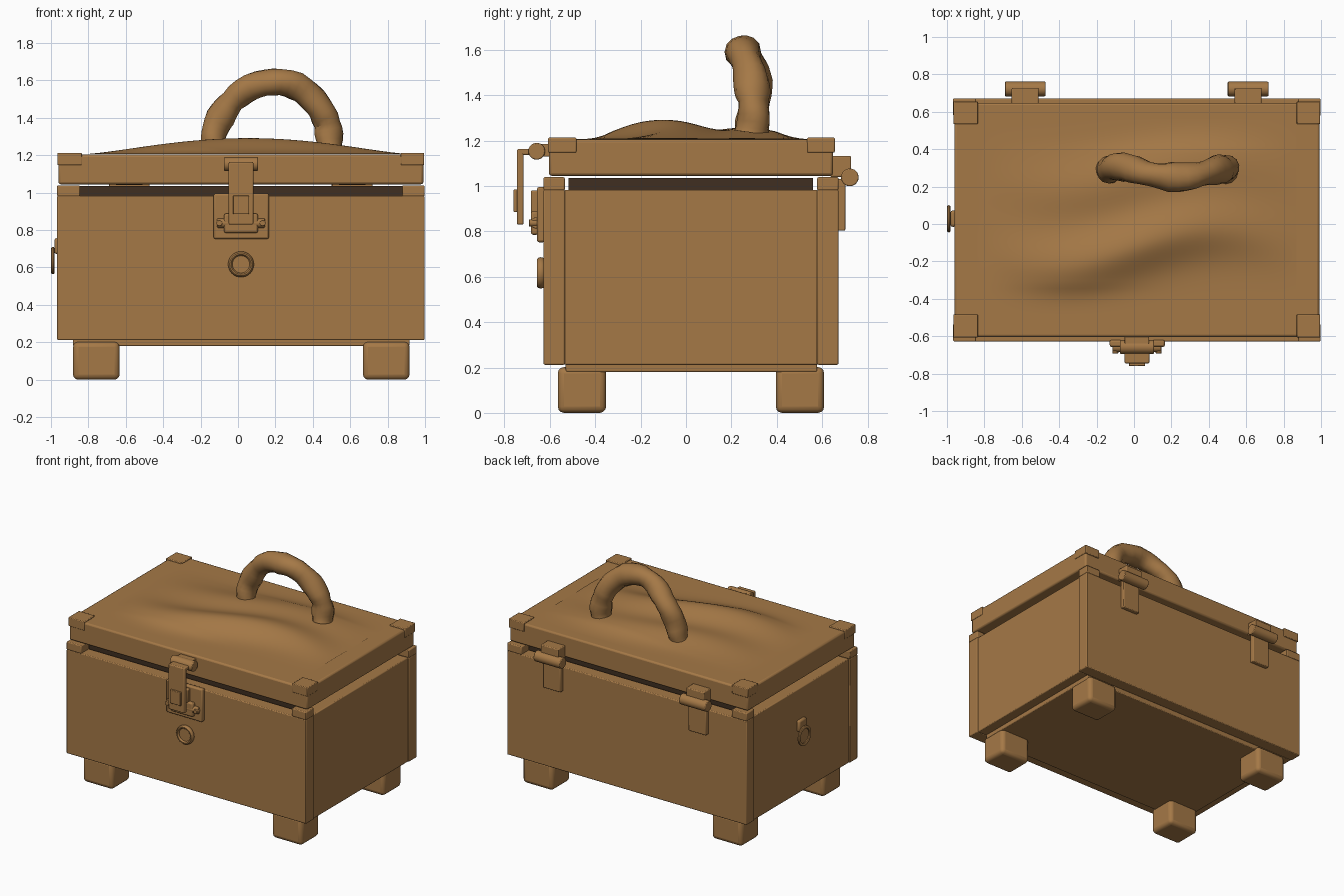
import bpy, bmesh, math, random
from mathutils import Vector

if "Cube" in bpy.data.objects:
    bpy.data.objects.remove(bpy.data.objects["Cube"])

random.seed(4)


def material(name, rgb):
    m = bpy.data.materials.new(name)
    m.diffuse_color = (*rgb, 1)
    m.use_nodes = True
    m.node_tree.nodes["Principled BSDF"].inputs["Base Color"].default_value = m.diffuse_color
    return m


WOOD = material("warm_brown", (0.376, 0.19, 0.062))
DARK = material("dark_lining", (0.05, 0.028, 0.015))


def make(name, bm, mat=WOOD, bevel=0.0, segs=2):
    bmesh.ops.recalc_face_normals(bm, faces=bm.faces)
    mesh = bpy.data.meshes.new(name)
    bm.to_mesh(mesh)
    bm.free()
    mesh.materials.append(mat)
    ob = bpy.data.objects.new(name, mesh)
    bpy.context.collection.objects.link(ob)
    bpy.context.view_layer.objects.active = ob
    ob.select_set(True)
    bpy.ops.object.shade_smooth_by_angle(angle=math.radians(35))
    ob.select_set(False)
    if bevel:
        mod = ob.modifiers.new("rounded_edges", "BEVEL")
        mod.width, mod.segments = bevel, segs
    return ob


def box(name, x, y, z, bevel=0.006, mat=WOOD, segs=2):
    bm = bmesh.new()
    bmesh.ops.create_cube(bm, size=1)
    for v in bm.verts:
        v.co = Vector([(a + b) / 2 + c * (b - a) for (a, b), c in zip((x, y, z), v.co)])
    return make(name, bm, mat, bevel, segs)


def rod(name, center, radius, length, axis, bevel=0.005):
    bm = bmesh.new()
    bmesh.ops.create_cone(bm, cap_ends=True, segments=24, radius1=radius, radius2=radius, depth=length)
    q = Vector((0, 0, 1)).rotation_difference(Vector(axis))
    for v in bm.verts:
        v.co = q @ v.co + Vector(center)
    return make(name, bm, WOOD, bevel)


def ring_tube(bm, rings, closed=False):
    """Skin a list of vertex loops."""
    loops = [[bm.verts.new(p) for p in r] for r in rings]
    n = len(loops[0])
    for i in range(len(loops) - (0 if closed else 1)):
        a, b = loops[i], loops[(i + 1) % len(loops)]
        for j in range(n):
            bm.faces.new((a[j], a[(j + 1) % n], b[(j + 1) % n], b[j]))
    if not closed:
        bm.faces.new(loops[0])
        bm.faces.new(loops[-1])


def hoop(name, center, major, minor, depth, axis):
    """Ring with an oval section, lying across the given axis."""
    q = Vector((0, 0, 1)).rotation_difference(Vector(axis))
    rings = []
    for i in range(32):
        t = i * math.tau / 32
        r = []
        for j in range(10):
            u = j * math.tau / 10
            d = major + minor * math.cos(u)
            r.append(q @ Vector((d * math.cos(t), d * math.sin(t), depth * math.sin(u))) + Vector(center))
        rings.append(r)
    bm = bmesh.new()
    ring_tube(bm, rings, True)
    return make(name, bm)


# chest body
box("front_panel", (-0.967, 0.997), (-0.628, -0.534), (0.212, 0.983))
box("back_panel", (-0.967, 0.997), (0.578, 0.672), (0.212, 0.983))
box("left_panel", (-0.96, -0.86), (-0.536, 0.58), (0.212, 0.983))
box("right_panel", (0.89, 0.99), (-0.536, 0.58), (0.212, 0.983))
box("base_plate", (-0.882, 0.917), (-0.53, 0.578), (0.18, 0.24))
box("inner_lining", (-0.875, 0.905), (-0.517, 0.56), (0.23, 1.036), 0, DARK)

# feet, body corner blocks and lid corner caps
for sx, fx, bx, cx in (("left", (-0.882, -0.633), (-0.967, -0.845), (-0.965, -0.835)),
                       ("right", (0.668, 0.917), (0.878, 0.997), (0.87, 0.995))):
    for sy, fy, by, cy in (("front", (-0.565, -0.352), (-0.628, -0.534), (-0.608, -0.483)),
                           ("back", (0.396, 0.609), (0.578, 0.672), (0.534, 0.656))):
        tag = sy + "_" + sx
        box("foot_" + tag, fx, fy, (0, 0.202), 0.028, segs=3)
        box("body_corner_" + tag, bx, by, (0.98, 1.039))
        box("lid_corner_" + tag, cx, cy, (1.147, 1.213), 0.005)

# lid
box("lid", (-0.961, 0.991), (-0.604, 0.648), (1.045, 1.204), 0.012)


# carved lid panel with two wavy ridges
def relief(x, y):
    ends = max(0.0, 1 - ((x - 0.05) / 0.88) ** 2) ** 1.5
    s = max(0.0, min(1.0, (y + 0.48) / 0.15)) * max(0.0, min(1.0, (0.55 - y) / 0.15))
    bend = 0.1 * math.sin(math.pi * x / 0.9)
    d1 = y + 0.12 - bend
    w1 = 0.15 if d1 < 0 else 0.17
    first = 0.085 * math.exp(-(d1 / w1) ** 2)
    second = 0.05 * math.exp(-((y - 0.25 - bend * 0.7) / 0.17) ** 2)
    return ends * s * (first + second)


bm = bmesh.new()
bmesh.ops.create_grid(bm, x_segments=72, y_segments=52, size=1)
for v in bm.verts:
    x, y = 0.015 + v.co.x * 0.855, 0.025 + v.co.y * 0.535
    v.co = (x, y, 1.206 + relief(x, y))
make("carved_lid_panel", bm)

# lumpy arched handle
path = [Vector(p) for p in ((-0.135, 0.285, 1.235), (-0.13, 0.295, 1.31), (-0.095, 0.305, 1.40),
                            (-0.03, 0.30, 1.49), (0.07, 0.27, 1.565), (0.19, 0.25, 1.592),
                            (0.31, 0.258, 1.57), (0.41, 0.28, 1.49), (0.465, 0.295, 1.40),
                            (0.487, 0.298, 1.31), (0.49, 0.29, 1.235))]
points = []
for i in range(len(path) - 1):
    a, b, c, d = (path[max(0, min(len(path) - 1, i + k))] for k in (-1, 0, 1, 2))
    for k in range(3):
        t = k / 3
        points.append(0.5 * (2 * b + (c - a) * t + (2 * a - 5 * b + 4 * c - d) * t * t
                             + (3 * b - a - 3 * c + d) * t ** 3))
points.append(path[-1])
rings = []
for i, p in enumerate(points):
    tangent = (points[min(i + 1, len(points) - 1)] - points[max(i - 1, 0)]).normalized()
    side = Vector((0, 1, 0))
    side = (side - tangent * side.dot(tangent)).normalized()
    up = tangent.cross(side)
    r = 0.072 + random.uniform(-0.005, 0.005)
    rings.append([p + (side * math.cos(u) + up * math.sin(u)) * (r + 0.005 * math.sin(2 * u + i * 0.9))
                  for u in (j * math.tau / 14 for j in range(14))])
bm = bmesh.new()
ring_tube(bm, rings)
make("arched_handle", bm)

# front latch
box("latch_plate", (-0.13, 0.165), (-0.657, -0.62), (0.752, 0.996), 0.01)
box("latch_keeper", (-0.075, 0.107), (-0.684, -0.65), (0.785, 0.888), 0.01)
box("latch_staple", (-0.035, 0.067), (-0.684, -0.65), (0.88, 0.98), 0.006)
rod("latch_pin", (0.016, -0.66, 0.837), 0.025, 0.255, (1, 0, 0))
for side, x in (("left", -0.1), ("right", 0.132)):
    rod("latch_rivet_" + side, (x, -0.672, 0.837), 0.016, 0.04, (0, 1, 0), 0.003)
rod("latch_knuckle", (0.016, -0.658, 1.153), 0.037, 0.182, (1, 0, 0))
box("latch_mount", (-0.05, 0.08), (-0.65, -0.6), (1.13, 1.185), 0.004)
box("hasp_arm", (-0.05, 0.082), (-0.743, -0.665), (1.137, 1.164), 0.006)
box("hasp_strap", (-0.05, 0.082), (-0.745, -0.716), (0.83, 1.162), 0.006)
box("hasp_button", (-0.027, 0.06), (-0.76, -0.735), (0.885, 0.984), 0.004)

# round keyhole cover
hoop("keyhole_ring", (0.016, -0.64, 0.617), 0.057, 0.012, 0.018, (0, 1, 0))
rod("keyhole_disc", (0.016, -0.633, 0.617), 0.054, 0.024, (0, 1, 0), 0.003)

# pull ring on the left side
box("ring_bracket", (-0.982, -0.95), (-0.015, 0.072), (0.672, 0.757), 0.012)
hoop("pull_ring", (-0.99, 0.028, 0.637), 0.062, 0.011, 0.01, (1, 0, 0))

# back hinges
for side, x in (("left", -0.582), ("right", 0.61)):
    rod("hinge_barrel_" + side, (x, 0.722, 1.038), 0.039, 0.218, (1, 0, 0))
    box("hinge_upper_leaf_" + side, (x - 0.072, x + 0.072), (0.635, 0.728), (1.04, 1.132))
    box("hinge_lower_leaf_" + side, (x - 0.072, x + 0.072), (0.665, 0.702), (0.803, 1.03))
